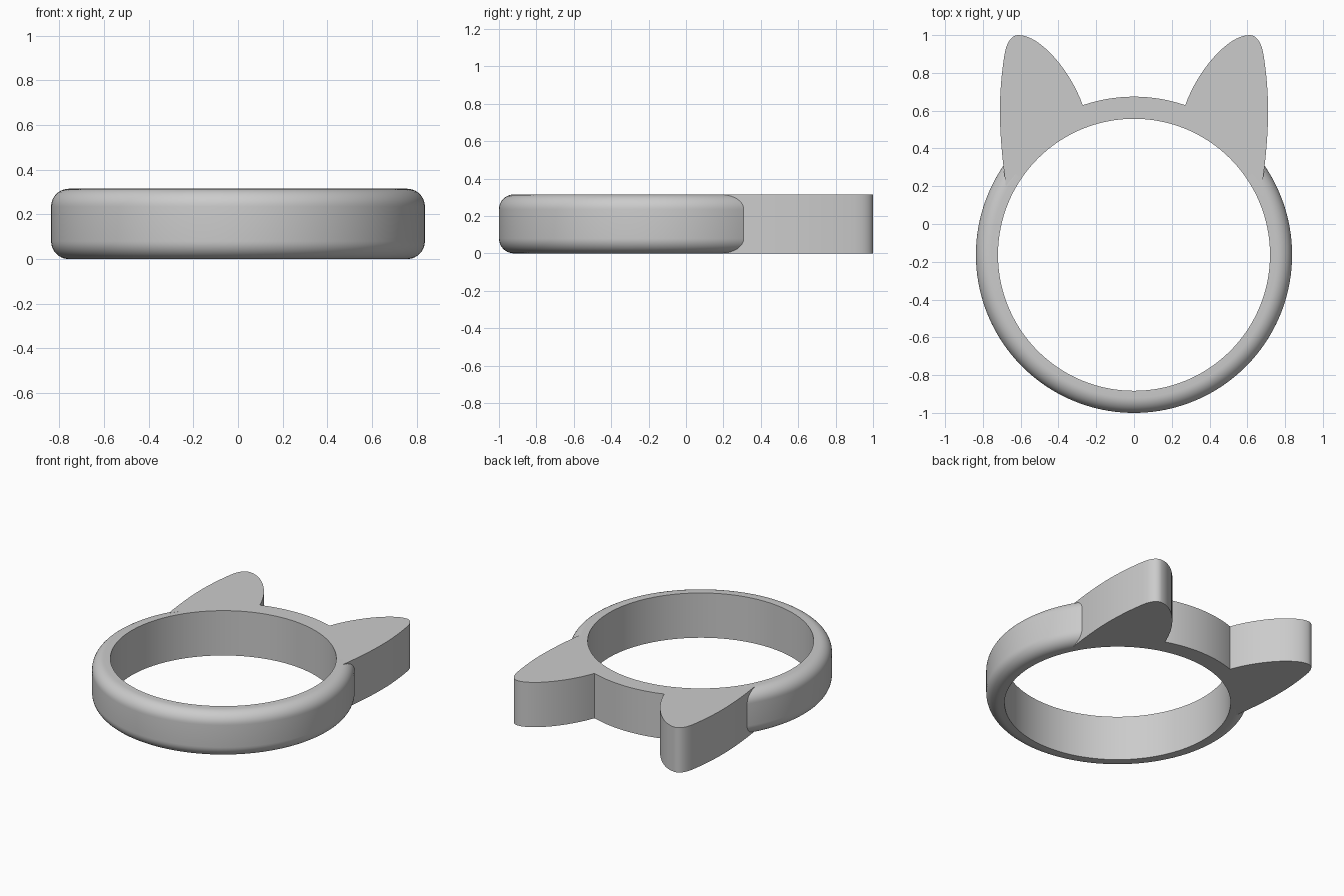
import bpy, bmesh
from math import sin, cos, pi, radians
from mathutils import Vector
from mathutils.geometry import interpolate_bezier

if "Cube" in bpy.data.objects:
    bpy.data.objects.remove(bpy.data.objects["Cube"], do_unlink=True)

CENTRE_Y = -0.163
OUTER, INNER = 0.837, 0.72
HEIGHT, FILLET = 0.315, 0.08
JOIN = radians(34.3)       # where the rounded band meets the ears
NOTCH = radians(71.1)      # where the ears meet the band between them

grey = bpy.data.materials.new("plain grey")
grey.use_nodes = True
colour = (0.6, 0.6, 0.6, 1)
grey.diffuse_color = colour
grey.node_tree.nodes["Principled BSDF"].inputs["Base Color"].default_value = colour


def polar(r, a):
    return Vector((r * cos(a), CENTRE_Y + r * sin(a), 0))


def arc(r, a0, a1, n):
    return [polar(r, a0 + (a1 - a0) * i / n) for i in range(n + 1)]


def finish(name, bm):
    bmesh.ops.recalc_face_normals(bm, faces=bm.faces)
    mesh = bpy.data.meshes.new(name)
    bm.to_mesh(mesh)
    bm.free()
    mesh.materials.append(grey)
    obj = bpy.data.objects.new(name, mesh)
    bpy.context.collection.objects.link(obj)
    bpy.ops.object.select_all(action='DESELECT')
    obj.select_set(True)
    bpy.context.view_layer.objects.active = obj
    bpy.ops.object.shade_smooth_by_angle(angle=radians(30))
    return obj


# Rounded band: cross-section with filleted outer edges, swept round the front
section = [(INNER, 0)]
for zc, start in ((FILLET, -pi / 2), (HEIGHT - FILLET, 0)):
    for i in range(11):
        a = start + pi / 2 * i / 10
        section.append((OUTER - FILLET + FILLET * cos(a), zc + FILLET * sin(a)))
section.append((INNER, HEIGHT))

bm = bmesh.new()
STEPS = 112
sweep_start, sweep_end = pi - JOIN, 2 * pi + JOIN
rings = []
for i in range(STEPS + 1):
    a = sweep_start + (sweep_end - sweep_start) * i / STEPS
    rings.append([bm.verts.new(polar(r, a) + Vector((0, 0, z))) for r, z in section])
n = len(section)
for r0, r1 in zip(rings, rings[1:]):
    for j in range(n):
        k = (j + 1) % n
        bm.faces.new((r0[j], r0[k], r1[k], r1[j]))
bm.faces.new(rings[0])
bm.faces.new(rings[-1])
finish("rounded_band", bm)

# Ear outline on the +x side, from the band up over the tip to the notch
ear_curves = [
    ((0.678, 0.20), (0.695, 0.33), (0.71, 0.46), (0.71, 0.60)),
    ((0.71, 0.60), (0.71, 0.70), (0.70, 0.81), (0.685, 0.90)),
    ((0.685, 0.90), (0.675, 0.96), (0.65, 1.0), (0.61, 1.0)),
    ((0.61, 1.0), (0.50, 1.0), (0.34, 0.82), tuple(polar(OUTER, NOTCH).xy)),
]
ear = []
for p0, h0, h1, p1 in ear_curves:
    points = interpolate_bezier(*(Vector((*p, 0)) for p in (p0, h0, h1, p1)), 17)
    ear += points[:-1]

# Flat crown: both ears and the square-edged band between them
side = [polar(OUTER - FILLET + 0.002, JOIN)] + ear
mirrored = [Vector((-p.x, p.y, 0)) for p in reversed(side)]
outline = side + arc(OUTER, NOTCH, pi - NOTCH, 24) + mirrored
outline += arc(INNER, pi - JOIN, JOIN, 64)

bm = bmesh.new()
base = bm.faces.new([bm.verts.new(p) for p in outline])
top = bmesh.ops.extrude_face_region(bm, geom=[base], use_keep_orig=True)["geom"]
bmesh.ops.translate(bm, vec=(0, 0, HEIGHT),
                    verts=[g for g in top if isinstance(g, bmesh.types.BMVert)])
finish("ears_and_back_band", bm)
